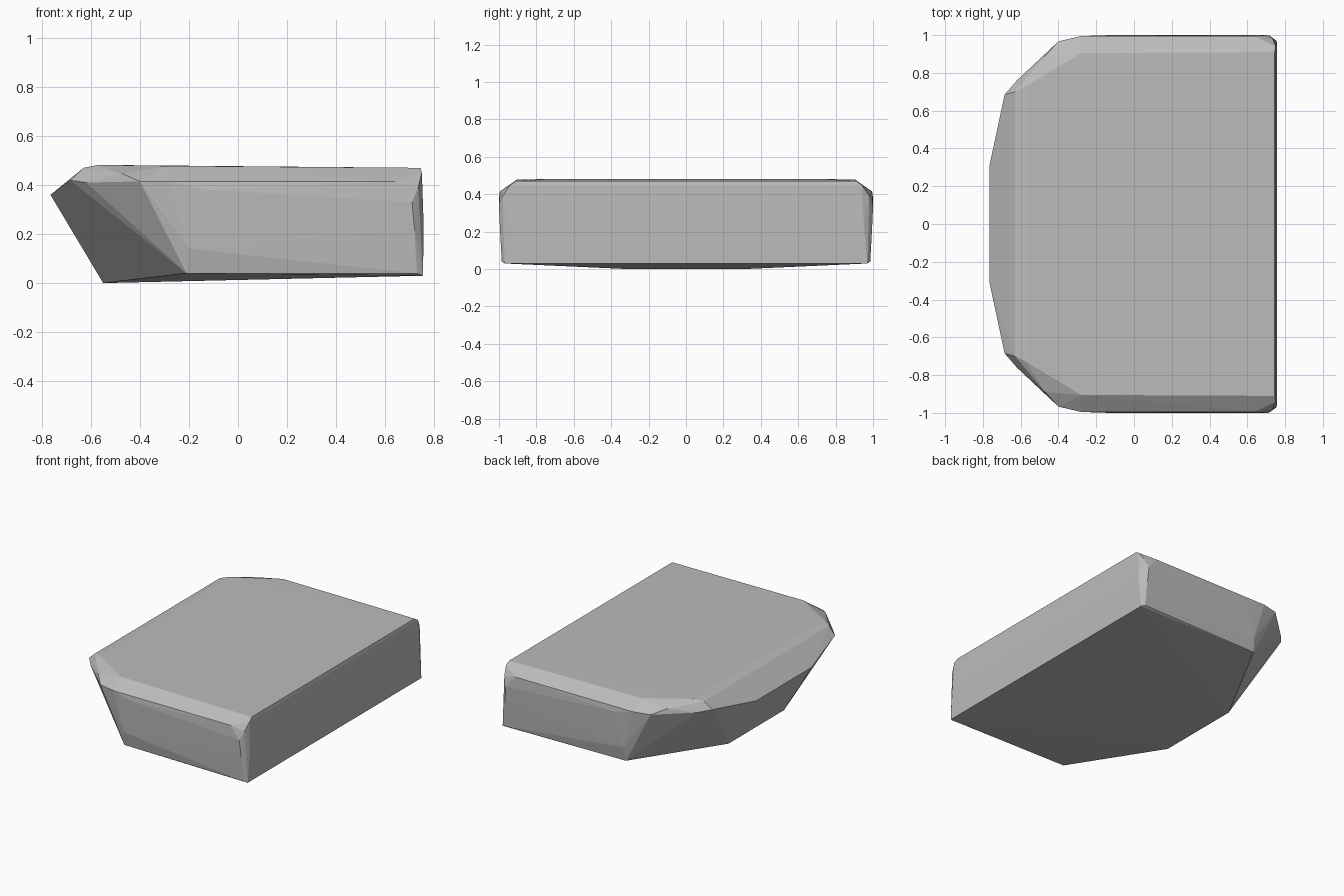
import bpy, bmesh

cube = bpy.data.objects.get("Cube")
if cube:
    bpy.data.objects.remove(cube, do_unlink=True)

# Half outline of each level, mirrored across y
bottom_rim = [(-0.55, 0.31, 0.0), (-0.21, 0.97, 0.04), (0.73, 0.985, 0.04), (0.755, 0.97, 0.03)]
side_band = [(-0.2, 0.99, 0.14), (-0.13, 1.0, 0.38), (0.72, 0.995, 0.22), (0.71, 1.0, 0.33)]
shoulder = [(-0.765, 0.31, 0.36), (-0.685, 0.685, 0.42), (-0.62, 0.76, 0.41),
            (-0.4, 0.967, 0.415), (-0.28, 0.995, 0.415), (0.64, 0.995, 0.415),
            (0.735, 0.98, 0.39), (0.757, 0.95, 0.25)]
top_rim = [(-0.63, 0.7, 0.47), (-0.57, 0.73, 0.482), (-0.47, 0.89, 0.445),
           (-0.28, 0.905, 0.478), (0.745, 0.91, 0.47), (0.75, 0.94, 0.45)]

# Convex boulder-like block wrapped around the outlines
bm = bmesh.new()
for x, y, z in bottom_rim + side_band + shoulder + top_rim:
    for side in (-1, 1):
        bm.verts.new((x, y * side, z))
hull = bmesh.ops.convex_hull(bm, input=bm.verts)
loose = {v for v in hull["geom_interior"] + hull["geom_unused"]
         if isinstance(v, bmesh.types.BMVert)}
bmesh.ops.delete(bm, geom=list(loose), context='VERTS')
bmesh.ops.dissolve_limit(bm, angle_limit=0.01, verts=bm.verts, edges=bm.edges)
bmesh.ops.recalc_face_normals(bm, faces=bm.faces)

mesh = bpy.data.meshes.new("chamfered_block")
bm.to_mesh(mesh)
bm.free()
block = bpy.data.objects.new("chamfered_block", mesh)
bpy.context.collection.objects.link(block)

# Plain grey surface
grey = bpy.data.materials.new("plain grey")
grey.use_nodes = True
colour = (0.5, 0.5, 0.5, 1)
grey.diffuse_color = colour
grey.node_tree.nodes["Principled BSDF"].inputs["Base Color"].default_value = colour
mesh.materials.append(grey)
